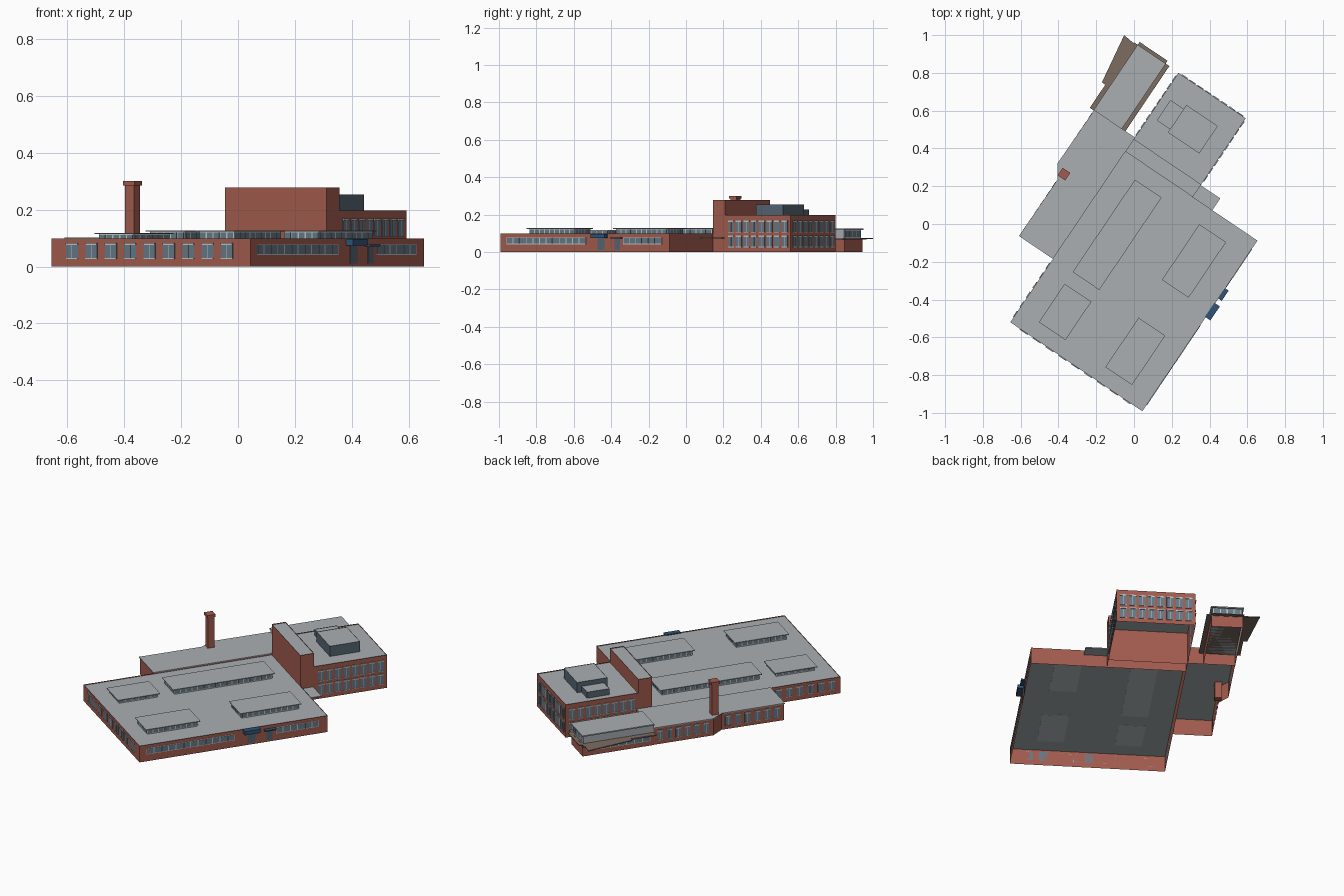
import bpy, bmesh, math
from mathutils import Vector

if "Cube" in bpy.data.objects:
    bpy.data.objects.remove(bpy.data.objects["Cube"])

# Building grid: u runs along the front wall, v runs back, both rotated in plan
A = Vector((-0.655, -0.52))
ANG = math.radians(-34)
C, S = math.cos(ANG), math.sin(ANG)
W, D = 0.843, 1.09


def P(u, v, z):
    return (A.x + u * C - v * S, A.y + u * S + v * C, z)


def material(name, r, g, b):
    m = bpy.data.materials.new(name)
    m.diffuse_color = (r, g, b, 1)
    m.use_nodes = True
    m.node_tree.nodes["Principled BSDF"].inputs["Base Color"].default_value = m.diffuse_color
    return m


BRICK = material("brick", 0.36, 0.105, 0.075)
ROOF = material("roof_grey", 0.40, 0.43, 0.45)
GLASS = material("glass", 0.13, 0.19, 0.24)
FRAME = material("frame_light", 0.50, 0.54, 0.56)
METAL = material("metal_cladding", 0.09, 0.13, 0.17)
BLUE = material("canopy_blue", 0.03, 0.09, 0.19)
BROWN = material("canopy_brown", 0.20, 0.15, 0.12)


def finish(name, bm, mats):
    me = bpy.data.meshes.new(name)
    bm.to_mesh(me)
    bm.free()
    for m in mats:
        me.materials.append(m)
    ob = bpy.data.objects.new(name, me)
    bpy.context.collection.objects.link(ob)
    return ob


def prism_into(bm, pts, z0, z1, floor=True):
    n = len(pts)
    lo = [bm.verts.new(P(u, v, z0)) for u, v in pts]
    hi = [bm.verts.new(P(u, v, z1)) for u, v in pts]
    for i in range(n):
        j = (i + 1) % n
        bm.faces.new((lo[i], lo[j], hi[j], hi[i]))
    if floor:
        bm.faces.new(lo[::-1])
    return bm.faces.new(hi)


def rect(u0, u1, v0, v1):
    return [(u0, v0), (u1, v0), (u1, v1), (u0, v1)]


def boxes(name, items, mat):
    bm = bmesh.new()
    for u0, u1, v0, v1, z0, z1 in items:
        prism_into(bm, rect(u0, u1, v0, v1), z0, z1)
    return finish(name, bm, [mat])


def slab(name, pts, z0, z1, mat):
    bm = bmesh.new()
    prism_into(bm, pts, z0, z1)
    return finish(name, bm, [mat])


def shell(name, pts, z1, z0=0.0, rim=0.006, drop=0.005, walls=BRICK):
    """Open-bottomed walls with a parapet rim and a sunken roof."""
    bm = bmesh.new()
    top = prism_into(bm, pts, z0, z1, floor=False)
    if rim:
        bmesh.ops.inset_individual(bm, faces=[top], thickness=rim)
        bmesh.ops.translate(bm, verts=top.verts[:], vec=(0, 0, -drop))
    top.material_index = 1
    return finish(name, bm, [walls, ROOF])


def on_face(axis, c, s, a0, a1, z0, z1, d):
    lo, hi = sorted((c, c + s * d))
    return (a0, a1, lo, hi, z0, z1) if axis == "u" else (lo, hi, a0, a1, z0, z1)


def strip(name, axis, c, s, a0, a1, z0, z1, n, gap=0.006):
    """Ribbon window: a light frame with n panes."""
    boxes(name + "_frame", [on_face(axis, c, s, a0, a1, z0, z1, 0.0015)], FRAME)
    step = (a1 - a0) / n
    boxes(name + "_glass", [on_face(axis, c, s, a0 + i * step + gap / 2, a0 + (i + 1) * step - gap / 2,
                                    z0 + 0.003, z1 - 0.003, 0.0025) for i in range(n)], GLASS)


def punched(name, axis, c, s, a0, a1, z0, z1, n, fill=0.6):
    """Row of n separate windows with a light lintel and sill."""
    step = (a1 - a0) / n
    w = step * fill / 2
    mids = [a0 + (i + 0.5) * step for i in range(n)]
    boxes(name + "_glass", [on_face(axis, c, s, m - w, m + w, z0, z1, 0.002) for m in mids], GLASS)
    trims = []
    for m in mids:
        trims.append(on_face(axis, c, s, m - w, m + w, z1 - 0.007, z1, 0.005))
        trims.append(on_face(axis, c, s, m - w, m + w, z0, z0 + 0.003, 0.004))
        trims.append(on_face(axis, c, s, m - 0.001, m + 0.001, z0, z1, 0.003))
    boxes(name + "_trim", trims, FRAME)


# Main hall
shell("main_hall", rect(0, W, 0, D), 0.098)
punched("front_windows", "u", 0, -1, 0.047, 0.785, 0.027, 0.083, 9)
punched("left_hall_windows", "v", 0, -1, 0.02, 0.39, 0.027, 0.083, 6)
strip("right_windows_near", "v", W, 1, 0.04, 0.55, 0.041, 0.078, 12)
strip("right_windows_far", "v", W, 1, 0.79, 1.04, 0.041, 0.078, 6)

# Entrance canopies and doors
boxes("entrance_canopies", [(W - 0.005, W + 0.03, 0.60, 0.69, 0.074, 0.097),
                            (W - 0.005, W + 0.022, 0.72, 0.785, 0.071, 0.078)], BLUE)
boxes("entrance_doors", [(W, W + 0.002, 0.625, 0.67, 0.01, 0.074),
                         (W, W + 0.002, 0.735, 0.77, 0.01, 0.071)], METAL)

# Roof monitors with glazed sides
monitors = [("monitor_long", 0.125, 0.295, 0.405, 0.995, 0.127),
            ("monitor_right", 0.54, 0.71, 0.635, 0.99, 0.127),
            ("monitor_left", 0.125, 0.295, 0.085, 0.33, 0.118),
            ("monitor_front", 0.55, 0.72, 0.085, 0.40, 0.127)]
for name, u0, u1, v0, v1, z in monitors:
    slab(name + "_roof", rect(u0, u1, v0, v1), z - 0.004, z, ROOF)
    a, b, c, d = u0 + 0.012, u1 - 0.012, v0 + 0.012, v1 - 0.012
    boxes(name + "_body", [(a, b, c, d, 0.092, z - 0.004)], FRAME)
    nu, nv = 5, round((d - c) / 0.034)
    for tag, ax, pos, s, p, q, n in (("front", "u", c, -1, a, b, nu), ("back", "u", d, 1, a, b, nu),
                                     ("left", "v", a, -1, c, d, nv), ("right", "v", b, 1, c, d, nv)):
        strip(name + "_" + tag, ax, pos, s, p, q, 0.096, z - 0.004, n)

# Left wing with a thin overhanging roof
wing = [(-0.213, 0.408), (0, 0.408), (0, 1.18), (-0.256, 1.18), (-0.258, 0.835), (-0.208, 0.768)]
shell("left_wing", wing, 0.097, rim=0)
wing_roof = [(-0.217, 0.404), (0, 0.404), (0, 1.18), (-0.26, 1.18), (-0.263, 0.838), (-0.215, 0.768)]
slab("left_wing_roof", wing_roof, 0.097, 0.102, ROOF)
punched("wing_windows_front", "v", -0.212, -1, 0.42, 0.76, 0.022, 0.083, 6)
punched("wing_windows_back", "v", -0.257, -1, 0.85, 1.17, 0.022, 0.083, 6)

# Chimney
boxes("chimney", [(-0.222, -0.184, 0.79, 0.828, 0, 0.29)], BRICK)
boxes("chimney_cap", [(-0.227, -0.179, 0.785, 0.833, 0.285, 0.30)], BRICK)

# Tall wall block and rear office block
shell("tall_block", rect(0, 0.43, 1.09, 1.17), 0.277)
shell("office_block", rect(0, 0.43, 1.17, 1.592), 0.197)
for row, (z0, z1) in enumerate(((0.025, 0.088), (0.103, 0.168))):
    for tag, ax, c, s, a0, a1 in (("right", "v", 0.43, 1, 1.185, 1.58), ("back", "u", 1.592, 1, 0.012, 0.418),
                                  ("left", "v", 0, -1, 1.185, 1.58)):
        punched(f"office_{tag}_windows_{row}", ax, c, s, a0, a1, z0, z1, 8, fill=0.74)

# Rooftop plant rooms
shell("plant_room", rect(0.13, 0.33, 1.30, 1.475), 0.253, 0.192, rim=0.003, drop=0.002, walls=METAL)
shell("plant_room_small", rect(0.045, 0.13, 1.32, 1.45), 0.228, 0.192, rim=0.003, drop=0.002, walls=METAL)

# Side canopy beside the tall block
slab("side_canopy", rect(0.43, 0.555, 1.09, 1.165), 0.071, 0.077, ROOF)

# Rear pavilion: brick base, brown ledge, raised glazed roof
shell("pavilion_base", rect(-0.258, -0.086, 1.18, 1.592), 0.066, rim=0)
slab("pavilion_ledge", rect(-0.286, -0.06, 1.176, 1.595), 0.066, 0.073, BROWN)
slab("pavilion_back_ledge", rect(-0.262, -0.084, 1.595, 1.613), 0.067, 0.072, BROWN)
slab("pavilion_side_canopy", [(-0.308, 1.324), (-0.286, 1.324), (-0.286, 1.59), (-0.35, 1.597)], 0.070, 0.075, BROWN)
boxes("pavilion_upper", [(-0.252, -0.092, 1.18, 1.585, 0.073, 0.118)], ROOF)
slab("pavilion_roof", rect(-0.262, -0.083, 1.178, 1.595), 0.118, 0.125, ROOF)
strip("pavilion_back_glazing", "u", 1.585, 1, -0.247, -0.097, 0.078, 0.116, 4)
strip("pavilion_windows", "v", -0.258, -1, 1.2, 1.57, 0.028, 0.056, 8)
